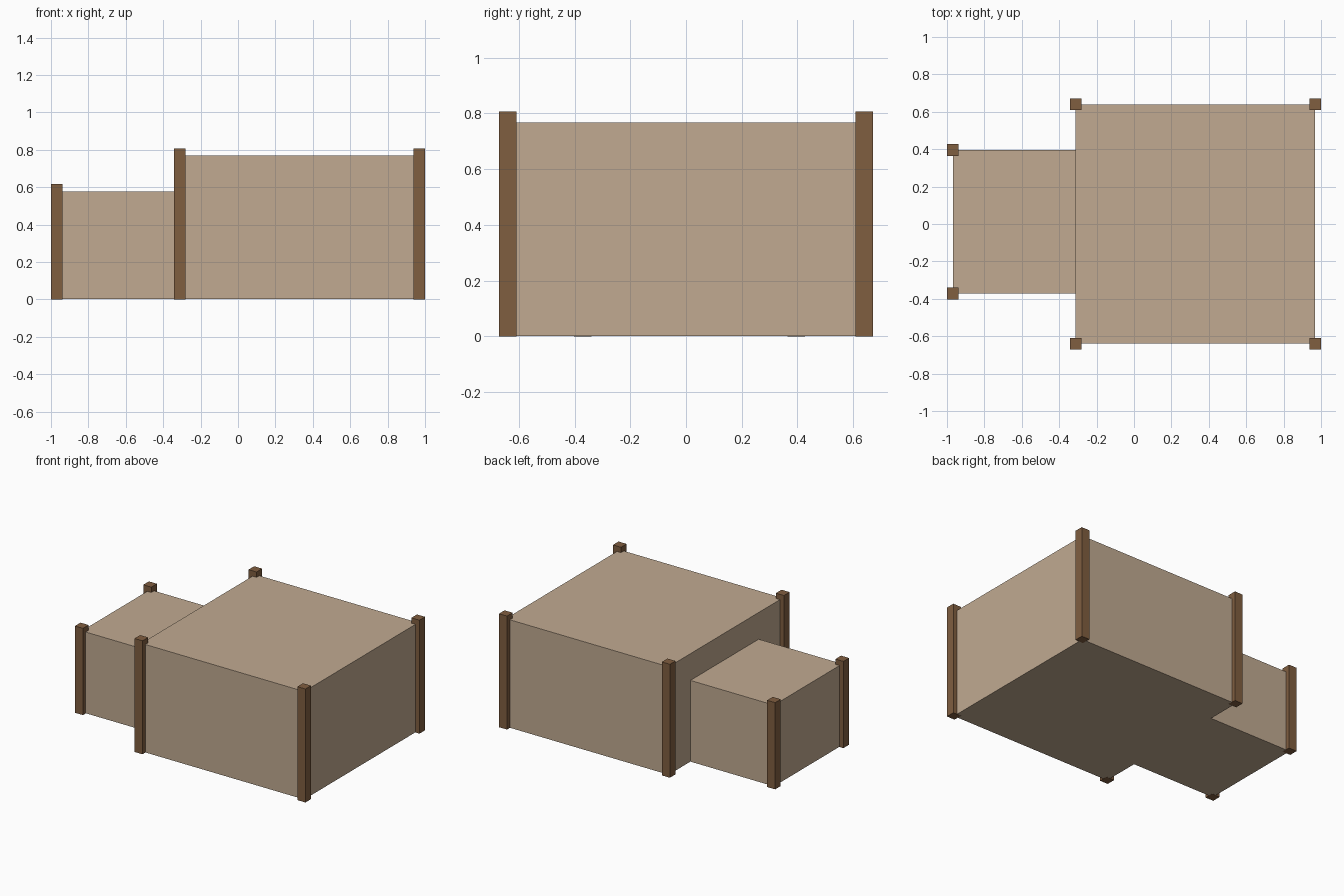
import bpy

if "Cube" in bpy.data.objects:
    bpy.data.objects.remove(bpy.data.objects["Cube"])


def material(name, rgb):
    m = bpy.data.materials.new(name)
    m.diffuse_color = (*rgb, 1.0)
    m.use_nodes = True
    m.node_tree.nodes["Principled BSDF"].inputs["Base Color"].default_value = m.diffuse_color
    return m


TAN = material("tan_wall", (0.533, 0.402, 0.283))
BROWN = material("brown_timber", (0.216, 0.112, 0.051))
POST = 0.063   # post thickness
LIP = 0.038    # how far the posts rise above the roof


def box(name, x0, x1, y0, y1, z0, z1, mat):
    bpy.ops.mesh.primitive_cube_add(
        size=1, location=((x0 + x1) / 2, (y0 + y1) / 2, (z0 + z1) / 2))
    ob = bpy.context.object
    ob.name = name
    ob.scale = (x1 - x0, y1 - y0, z1 - z0)
    bpy.ops.object.transform_apply(location=False, rotation=False, scale=True)
    ob.data.materials.append(mat)
    return ob


def post(name, x, y, height):
    h = POST / 2
    box(name, x - h, x + h, y - h, y + h, 0, height, BROWN)


# Main hall and lower side wing (bottoms just above the post feet)
LEFT, MID, RIGHT = -0.9685, -0.312, 0.9685
HALL_Y, HALL_H = (-0.64, 0.64), 0.768
WING_Y, WING_H = (-0.371, 0.396), 0.578
box("main_hall", MID, RIGHT, *HALL_Y, 0.001, HALL_H, TAN)
box("side_wing", LEFT, MID, *WING_Y, 0.001, WING_H, TAN)

# Corner posts
for side, hall_y, wing_y in zip(("front", "back"), HALL_Y, WING_Y):
    post(f"hall_post_left_{side}", MID, hall_y, HALL_H + LIP)
    post(f"hall_post_right_{side}", RIGHT, hall_y, HALL_H + LIP)
    post(f"wing_post_{side}", LEFT, wing_y, WING_H + LIP)
